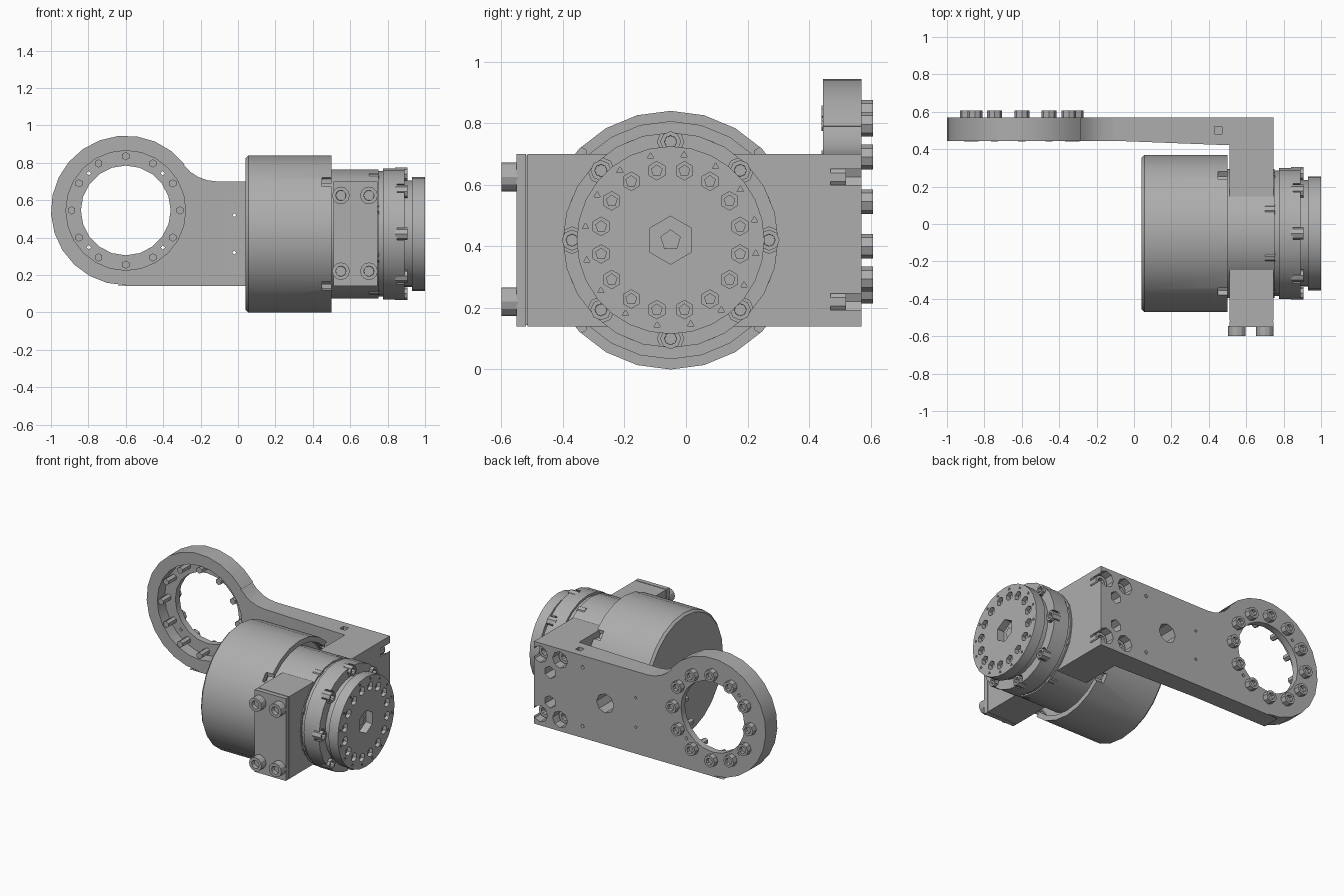
import bpy, bmesh
from math import sin, cos, pi, radians
from mathutils import Vector

if "Cube" in bpy.data.objects:
    bpy.data.objects.remove(bpy.data.objects["Cube"], do_unlink=True)

GREY = (0.42, 0.42, 0.42, 1)
metal = bpy.data.materials.new("machined_grey")
metal.use_nodes = True
metal.diffuse_color = GREY
metal.node_tree.nodes["Principled BSDF"].inputs["Base Color"].default_value = GREY

AY, AZ = -0.05, 0.42          # motor axis, running along x
RX, RZ = -0.6, 0.545          # mounting ring centre, axis along y
X, Y = Vector((1, 0, 0)), Vector((0, 1, 0))


def finish(name, bm):
    """Turn a bmesh into a shaded object."""
    bmesh.ops.recalc_face_normals(bm, faces=bm.faces)
    mesh = bpy.data.meshes.new(name)
    bm.to_mesh(mesh)
    bm.free()
    mesh.materials.append(metal)
    ob = bpy.data.objects.new(name, mesh)
    bpy.context.collection.objects.link(ob)
    shade(ob)
    return ob


def select(ob):
    bpy.ops.object.select_all(action='DESELECT')
    ob.select_set(True)
    bpy.context.view_layer.objects.active = ob


def shade(ob):
    select(ob)
    bpy.ops.object.shade_smooth_by_angle(angle=radians(28))


def rod(bm, start, direction, length, r, seg=10, socket=False):
    """Cylinder from start along direction, with an optional sunk socket at its end."""
    turn = direction.to_track_quat('Z', 'Y').to_matrix().to_4x4()
    turn.translation = start + direction * length / 2
    made = bmesh.ops.create_cone(bm, cap_ends=True, segments=seg, radius1=r, radius2=r,
                                 depth=length, matrix=turn)
    if socket:
        faces = {f for v in made["verts"] for f in v.link_faces}
        end = max(faces, key=lambda f: f.calc_center_median().dot(direction))
        bmesh.ops.inset_individual(bm, faces=[end], thickness=r * 0.42)
        bmesh.ops.inset_individual(bm, faces=[end], thickness=r * 0.02, depth=-length * 0.5)


def box(bm, lo, hi):
    lo, hi = Vector(lo), Vector(hi)
    made = bmesh.ops.create_cube(bm, size=1)["verts"]
    bmesh.ops.scale(bm, vec=hi - lo, verts=made)
    bmesh.ops.translate(bm, vec=(lo + hi) / 2, verts=made)


def lathe(name, profile, seg):
    """Revolve (x, radius) points about the motor axis."""
    bm = bmesh.new()
    vs = [bm.verts.new((x, AY, AZ + r)) for x, r in profile]
    edges = [bm.edges.new(p) for p in zip(vs, vs[1:])]
    bmesh.ops.spin(bm, geom=vs + edges, cent=(0, AY, AZ), axis=X, angle=2 * pi,
                   steps=seg, use_merge=True)
    bmesh.ops.remove_doubles(bm, verts=bm.verts, dist=1e-4)
    return finish(name, bm)


def on_axis(x, r, deg):
    a = radians(deg)
    return Vector((x, AY + r * sin(a), AZ + r * cos(a)))


def on_ring(y, r, deg):
    a = radians(deg)
    return Vector((RX + r * sin(a), y, RZ + r * cos(a)))


def cut(ob, bm):
    """Subtract a bmesh from an object."""
    cutter = finish("cutter", bm)
    cutter.hide_render = True
    mod = ob.modifiers.new("cut", 'BOOLEAN')
    mod.object, mod.solver = cutter, 'EXACT'
    select(ob)
    bpy.ops.object.modifier_apply(modifier=mod.name)
    bpy.data.objects.remove(cutter, do_unlink=True)
    shade(ob)


# Motor cup with open rim, four rim notches
motor = lathe("motor_housing", [(.04, 0), (.04, .405), (.055, .42), (.5, .42),
                                (.5, .385), (.43, .385), (.43, 0)], 24)
bm = bmesh.new()
for deg in (48, 132, 228, 312):
    rod(bm, on_axis(.45, .41, deg), X, .1, .035, 6)
cut(motor, bm)

# Gearbox, stepped flange with bolt pockets
gearbox = lathe("gearbox", [(.42, 0), (.42, .345), (.75, .345), (.75, .335), (.775, .335),
                            (.775, .35), (.89, .35), (.89, 0)], 24)
bm = bmesh.new()
for i in range(8):
    rod(bm, on_axis(.85, .32, i * 45), X, .1, .043, 8)
cut(gearbox, bm)

# Output disc with central hex socket, screw wells and pin holes
disc = lathe("output_disc", [(.88, 0), (.88, .285), (.93, .285), (.93, .305),
                             (1, .305), (1, 0)], 28)
bm = bmesh.new()
rod(bm, on_axis(.95, 0, 0), X, .1, .078, 6)
for i in range(16):
    rod(bm, on_axis(.965, .23, 11.25 + i * 22.5), X, .1, .03, 6)
    rod(bm, on_axis(.975, .28, 9 + i * 22.5), X, .1, .012, 3)
cut(disc, bm)

bm = bmesh.new()
for i in range(16):
    rod(bm, on_axis(.955, .23, 11.25 + i * 22.5), X, .025, .02, 5)
rod(bm, on_axis(.94, 0, 0), X, .025, .035, 5)
finish("disc_screws", bm)

bm = bmesh.new()
for i in range(8):
    rod(bm, on_axis(.84, .32, i * 45), X, .065, .034, 8, True)
    rod(bm, on_axis(.70, .32, 22.5 + i * 45), X, .055, .03, 8)
finish("flange_bolts", bm)

# Bracket block and its front cap
bm = bmesh.new()
box(bm, (.51, -.515, .14), (.745, .42, .70))
finish("bracket_block", bm)
bm = bmesh.new()
box(bm, (.515, -.52, .145), (.74, -.51, .695))
box(bm, (.51, -.55, .14), (.745, -.52, .70))
finish("bracket_cap", bm)

CORNERS = [(x, z) for x in (.55, .70) for z in (.22, .625)]
bm = bmesh.new()
for x, z in CORNERS:
    rod(bm, Vector((x, -.545, z)), -Y, .055, .047, 12, True)
finish("cap_bolts", bm)

# Arm plate: ring outline flowing through a fillet into a straight bar
outline = [(.745, .14), (.745, .70)]
for i in range(5):                       # concave fillet beside the ring
    a = radians(i * 13)
    outline.append((-.11 - .23 * sin(a), .93 - .23 * cos(a)))
for i in range(17):                      # ring, over the top to the bottom
    p = on_ring(0, .4, 52 - i * 14.5)
    outline.append((p.x, max(p.z, .14)))
outline.append((RX - .08, .14))
bm = bmesh.new()
face = bm.faces.new([bm.verts.new((x, .445, z)) for x, z in outline])
ext = bmesh.ops.extrude_face_region(bm, geom=[face])
bmesh.ops.translate(bm, vec=(0, .125, 0),
                    verts=[v for v in ext["geom"] if isinstance(v, bmesh.types.BMVert)])
bmesh.ops.bisect_plane(bm, geom=bm.verts[:] + bm.edges[:] + bm.faces[:],
                       plane_co=(-.11, 0, 0), plane_no=X)
for v in bm.verts:                       # front thickens towards the block
    if v.co.y < .5 and v.co.x > -.1:
        v.co.y = .412
arm = finish("arm_plate", bm)

# Arm openings: ring bore, front recess, counterbores, dowel holes
bm = bmesh.new()
rod(bm, Vector((RX, .3, RZ)), Y, .5, .24, 20)
for x, z in CORNERS:
    rod(bm, Vector((x, .47, z)), Y, .2, .056, 8)
rod(bm, Vector((.21, .3, .42)), Y, .4, .065, 8)
for z in (.32, .52):
    rod(bm, Vector((.625, .44, z)), Y, .2, .042, 6)
    rod(bm, Vector((-.02, .3, z)), Y, .4, .01, 4)
for z in (.22, .62):
    rod(bm, Vector((.38, .54, z)), Y, .2, .014, 4)
box(bm, (.43, .48, .67), (.47, .52, .8))
cut(arm, bm)
bm = bmesh.new()
rod(bm, Vector((RX, .3, RZ)), Y, .225, .32, 24)
cut(arm, bm)
bm = bmesh.new()
for i in range(4):
    rod(bm, on_ring(.4, .28, 45 + i * 90), Y, .3, .012, 4)
cut(arm, bm)

bm = bmesh.new()
for x, z in CORNERS:
    rod(bm, Vector((x, .46, z)), Y, .06, .045, 10, True)
finish("arm_bolts", bm)

# Ring bolts: heads behind, shanks standing in the front recess
bm = bmesh.new()
for i in range(12):
    rod(bm, on_ring(.565, .29, i * 30), Y, .043, .04, 8, True)
    rod(bm, on_ring(.44, .29, i * 30), Y, .1, .022, 6)
finish("ring_bolts", bm)
